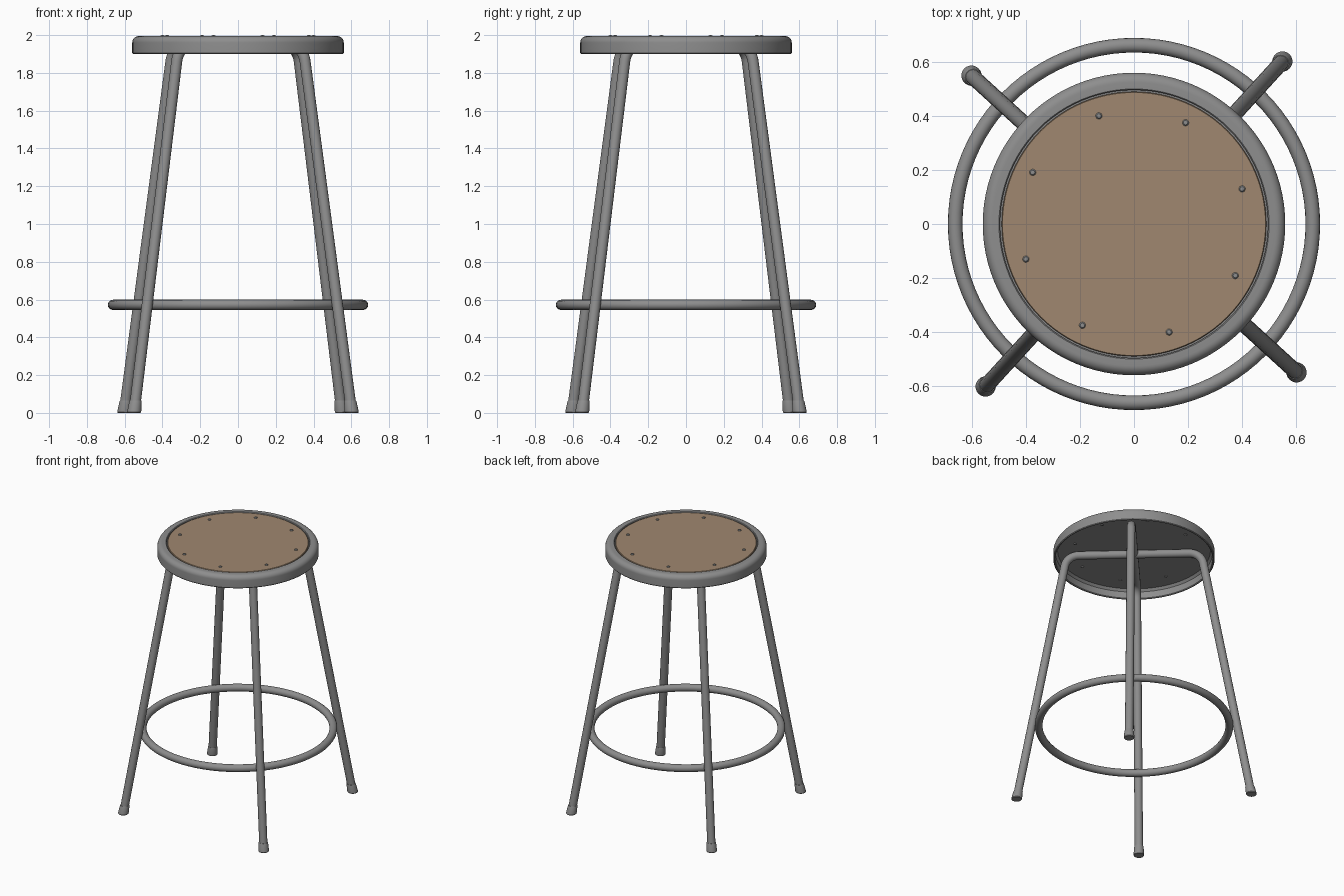
import bpy, bmesh
from math import sin, cos, tan, atan, pi, radians
from mathutils import Matrix, Vector

cube = bpy.data.objects.get("Cube")
if cube:
    bpy.data.objects.remove(cube)


def material(name, rgb):
    mat = bpy.data.materials.new(name)
    mat.use_nodes = True
    mat.diffuse_color = (*rgb, 1)
    mat.node_tree.nodes["Principled BSDF"].inputs["Base Color"].default_value = (*rgb, 1)
    return mat


METAL = material("grey metal", (0.27, 0.27, 0.27))
BOARD = material("brown hardboard", (0.35, 0.245, 0.16))


def finish(obj, mat):
    obj.data.materials.clear()
    obj.data.materials.append(mat)
    bpy.ops.object.select_all(action='DESELECT')
    bpy.context.view_layer.objects.active = obj
    obj.select_set(True)
    bpy.ops.object.shade_smooth_by_angle(angle=radians(35))
    return obj


def lathe(name, profile, mat, steps=96, closed=False):
    """Spin (radius, height) points around the z axis."""
    bm = bmesh.new()
    verts = [bm.verts.new((r, 0, z)) for r, z in profile]
    edges = [bm.edges.new(pair) for pair in zip(verts, verts[1:])]
    if closed:
        edges.append(bm.edges.new((verts[-1], verts[0])))
    bmesh.ops.spin(bm, geom=verts + edges, cent=(0, 0, 0), axis=(0, 0, 1),
                   angle=2 * pi, steps=steps, use_duplicate=False)
    bmesh.ops.remove_doubles(bm, verts=bm.verts, dist=1e-5)
    bmesh.ops.recalc_face_normals(bm, faces=bm.faces)
    mesh = bpy.data.meshes.new(name)
    bm.to_mesh(mesh)
    bm.free()
    obj = bpy.data.objects.new(name, mesh)
    bpy.context.collection.objects.link(obj)
    return finish(obj, mat)


# Seat pan: hollow shell with a rounded shoulder and a shallow recess on top
shoulder = [(0.525 + 0.035 * cos(a), 1.96 + 0.035 * sin(a))
            for a in (i * pi / 16 for i in range(9))]
pan = [(0, 1.972), (0.53, 1.972), (0.545, 1.955), (0.545, 1.905), (0.55, 1.9), (0.556, 1.9),
       (0.56, 1.905)] + shoulder + [(0.5, 1.995), (0.496, 1.991), (0.496, 1.98), (0, 1.98)]
lathe("seat_pan", pan, METAL)

# Board set into the pan
lathe("seat_board", [(0, 1.978), (0.49, 1.978), (0.49, 1.99), (0.487, 1.993), (0, 1.993)], BOARD)

# Rivets through the board, showing a little underneath
for i in range(8):
    a = radians(18 + 45 * i)
    rivet = lathe(f"rivet_{i + 1}", [(0, 1.965), (0.009, 1.967), (0.012, 1.975), (0.012, 1.995),
                                     (0.008, 1.999), (0, 2.0)], METAL, steps=16)
    rivet.location = (0.421 * cos(a), 0.421 * sin(a), 0)

# Legs: two bent tubes crossing under the seat
FOOT_R, SLOPE, BAR_Z, BEND, TUBE = 0.816, 0.18, 1.943, 0.1, 0.029
TURN = radians(47.6)
lean = atan(SLOPE)
sweep = pi / 2 - lean
corner = FOOT_R - SLOPE * BAR_Z
cx, cz = corner - BEND * tan(sweep / 2), BAR_Z - BEND
half = [(FOOT_R - SLOPE * 0.02, 0.02)]
half += [(cx + BEND * cos(a), cz + BEND * sin(a))
         for a in (lean + sweep * i / 10 for i in range(11))]
path = half + [(-r, z) for r, z in reversed(half)]


def leg_tube(name, angle):
    curve = bpy.data.curves.new(name, 'CURVE')
    curve.dimensions = '3D'
    curve.bevel_depth = TUBE
    curve.bevel_resolution = 6
    curve.use_fill_caps = True
    spline = curve.splines.new('POLY')
    spline.points.add(len(path) - 1)
    for point, (r, z) in zip(spline.points, path):
        point.co = (r * cos(angle), r * sin(angle), z, 1)
    obj = bpy.data.objects.new(name, curve)
    bpy.context.collection.objects.link(obj)
    bpy.ops.object.select_all(action='DESELECT')
    bpy.context.view_layer.objects.active = obj
    obj.select_set(True)
    bpy.ops.object.convert(target='MESH')
    finish(bpy.context.object, METAL)


leg_tube("leg_tube_a", TURN)
leg_tube("leg_tube_b", TURN + pi / 2)

# Flared foot caps, sheared to follow the leaning legs
for i, name in enumerate(("back_left", "back_right", "front_right", "front_left")):
    cap = lathe(name + "_foot", [(0, 0), (0.034, 0), (0.037, 0.004), (0.037, 0.012), (0.033, 0.058),
                                 (0.031, 0.065), (0, 0.065)], METAL, steps=32)
    shear = Matrix.Identity(4)
    shear[0][2] = -SLOPE
    cap.data.transform(Matrix.Rotation(TURN + i * pi / 2, 4, 'Z')
                       @ Matrix.Translation(Vector((FOOT_R, 0, 0))) @ shear)

# Footrest ring just inside the legs
ring = [(0.662 + 0.027 * cos(a), 0.572 + 0.027 * sin(a)) for a in (i * pi / 8 for i in range(16))]
lathe("footrest_ring", ring, METAL, closed=True)
